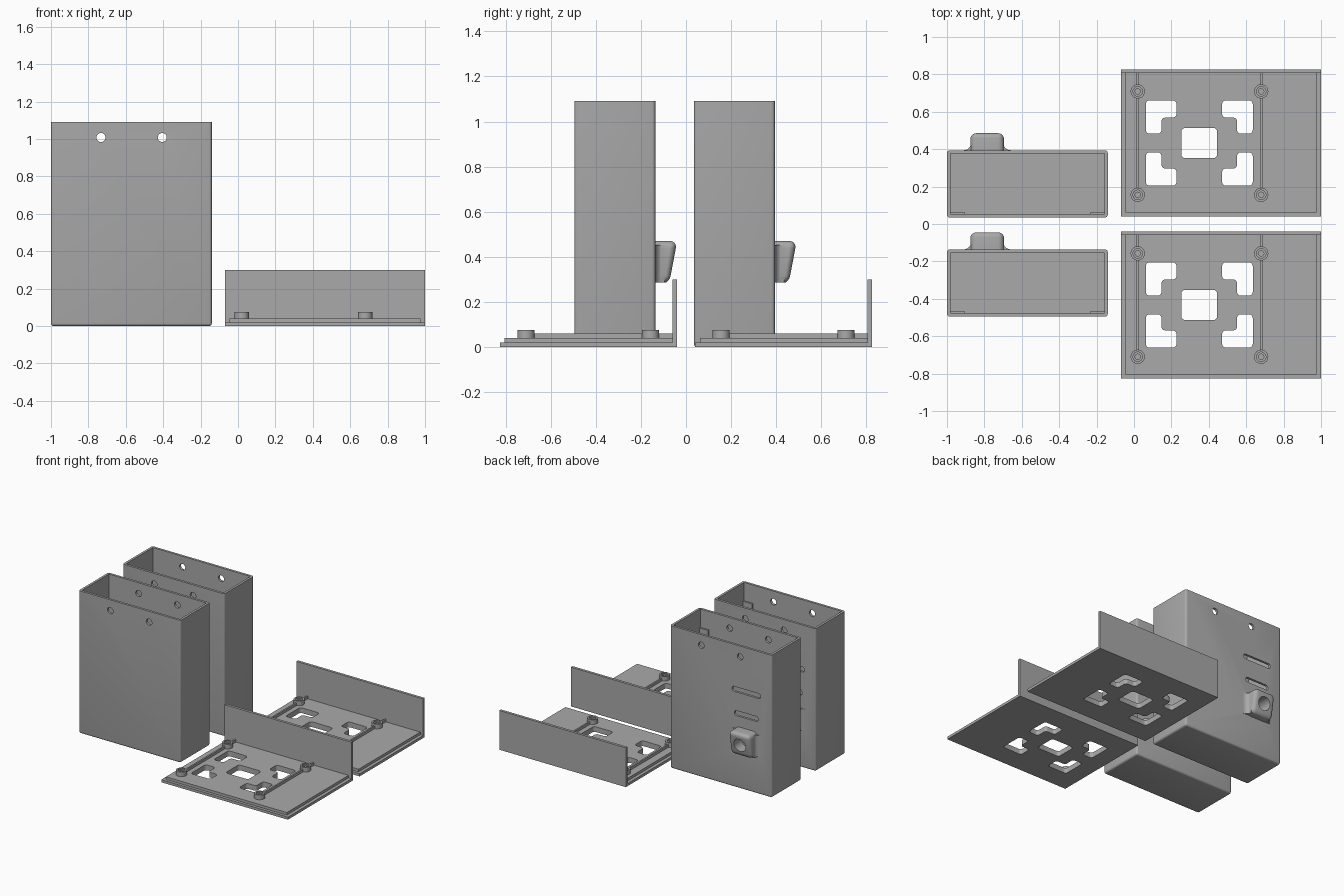
import bpy, bmesh, math
from mathutils import Matrix, Vector

if "Cube" in bpy.data.objects:
    bpy.data.objects.remove(bpy.data.objects["Cube"])

grey = bpy.data.materials.new("plain grey")
grey.diffuse_color = (0.40, 0.40, 0.40, 1)
grey.use_nodes = True
grey.node_tree.nodes["Principled BSDF"].inputs["Base Color"].default_value = grey.diffuse_color


def finish(name, bm):
    bmesh.ops.recalc_face_normals(bm, faces=bm.faces)
    me = bpy.data.meshes.new(name)
    bm.to_mesh(me)
    bm.free()
    me.materials.append(grey)
    ob = bpy.data.objects.new(name, me)
    bpy.context.collection.objects.link(ob)
    return ob


def block(name, lo, hi, bevel=0, pick=None, seg=4):
    """Box from corner to corner; edges chosen by pick(a, b) are rounded."""
    lo, hi = Vector(lo), Vector(hi)
    bm = bmesh.new()
    bmesh.ops.create_cube(bm, size=1)
    for v in bm.verts:
        v.co = Vector([(lo[i] + hi[i]) / 2 + v.co[i] * (hi[i] - lo[i]) for i in range(3)])
    if bevel:
        edges = [e for e in bm.edges if pick is None or pick(e.verts[0].co, e.verts[1].co)]
        bmesh.ops.bevel(bm, geom=edges, offset=bevel, segments=seg, profile=0.5, affect='EDGES')
    return finish(name, bm)


def prism(name, pts, z0, z1, bevel=0):
    """Extruded outline with rounded upright edges."""
    bm = bmesh.new()
    f = bm.faces.new([bm.verts.new((x, y, z0)) for x, y in pts])
    r = bmesh.ops.extrude_face_region(bm, geom=[f])
    for v in r["geom"]:
        if isinstance(v, bmesh.types.BMVert):
            v.co.z = z1
    if bevel:
        up = [e for e in bm.edges if upright(e.verts[0].co, e.verts[1].co)]
        bmesh.ops.bevel(bm, geom=up, offset=bevel, segments=4, profile=0.5, affect='EDGES')
    return finish(name, bm)


def rod(name, center, r, depth, axis='Z', seg=32):
    bm = bmesh.new()
    rot = Matrix.Rotation(math.pi / 2, 4, 'X') if axis == 'Y' else Matrix()
    bmesh.ops.create_cone(bm, cap_ends=True, segments=seg, radius1=r, radius2=r, depth=depth,
                          matrix=Matrix.Translation(center) @ rot)
    return finish(name, bm)


def combine(ob, other, op):
    m = ob.modifiers.new("bool", 'BOOLEAN')
    m.operation, m.solver, m.object = op, 'EXACT', other
    bpy.context.view_layer.objects.active = ob
    bpy.ops.object.modifier_apply(modifier=m.name)
    bpy.data.objects.remove(other, do_unlink=True)


def smooth(ob):
    bpy.ops.object.select_all(action='DESELECT')
    ob.select_set(True)
    bpy.context.view_layer.objects.active = ob
    bpy.ops.object.shade_smooth_by_angle(angle=math.radians(35))


def upright(a, b):
    return abs(a.z - b.z) > 1e-4


def copy_back(ob, dy):
    c = ob.copy()
    c.name = "rear_" + ob.name
    c.location.y += dy
    bpy.context.collection.objects.link(c)


# --- tall open container ---
X0, X1, Y0, Y1, H = -1.0, -0.14, -0.495, -0.136, 1.09
W = 0.018
box = block("container", (X0, Y0, 0), (X1, Y1, H), 0.015,
            lambda a, b: upright(a, b) or a.z + b.z < 0.01)

# socket housing on the back wall
CX = -0.785
housing = block("housing", (CX - 0.09, Y1 - 0.008, 0.285), (CX + 0.09, Y1 + 0.097, 0.47), 0.032,
                lambda a, b: max(a.y, b.y) > Y1, 5)
for v in housing.data.vertices:  # lower end slopes inwards
    t = (v.co.y - Y1) / 0.097
    v.co.y -= max(0, t) * 0.035 * (0.47 - v.co.z) / 0.185
combine(box, housing, 'UNION')
for s in (-1, 1):  # concave flare beside the housing
    arc = [(CX + s * (0.126 - 0.04 * math.sin(a)), Y1 + 0.04 * (1 - math.cos(a)))
           for a in [i * math.pi / 12 for i in range(7)]]
    pts = [(CX + s * 0.07, Y1 - 0.008), (CX + s * 0.126, Y1 - 0.008)] + arc + [(CX + s * 0.07, Y1 + 0.04)]
    combine(box, prism("flare", pts, 0.287, 0.452), 'UNION')

# hollow inside, hanging holes, slots and socket hole
combine(box, block("c", (X0 + W, Y0 + W, 0.02), (X1 - W, Y1 - W, H + 0.1)), 'DIFFERENCE')
for x in (-0.733, -0.405):
    combine(box, rod("c", (x, (Y0 + Y1) / 2, 1.008), 0.024, 0.6, 'Y'), 'DIFFERENCE')
for half, z in ((0.12, 0.75), (0.10, 0.57)):
    slot = block("c", (CX - half, Y1 - 0.06, z - 0.019), (CX + half, Y1 + 0.05, z + 0.019),
                 0.015, lambda a, b: abs(a.y - b.y) > 0.01)
    combine(box, slot, 'DIFFERENCE')
combine(box, rod("c", (CX, Y1 + 0.03, 0.375), 0.05, 0.18, 'Y'), 'DIFFERENCE')
smooth(box)
copy_back(box, 0.53)

# thin guide plates inside the front corners
for i, x in enumerate((X0 + W, X1 - W - 0.075)):
    guide = block(f"inner_guide_{i + 1}", (x, Y0 + W - 0.002, 0.018), (x + 0.075, Y0 + W + 0.012, 0.95))
    copy_back(guide, 0.53)

# --- flat tray with raised back wall ---
TX0, TX1, TY0, TY1 = -0.07, 1.0, -0.826, -0.04
MX, MY = 0.349, -0.433
tray = block("tray", (TX0, TY0, 0), (TX1, TY1, 0.02))
combine(tray, block("step", (-0.046, TY0 + 0.022, 0.01), (0.976, TY1 - 0.005, 0.04)), 'UNION')
combine(tray, block("wall", (TX0, TY1 - 0.02, 0), (TX1, TY1, 0.30)), 'UNION')

# centre window and four corner-shaped windows
combine(tray, block("c", (MX - 0.096, MY - 0.081, -0.1), (MX + 0.096, MY + 0.081, 0.2), 0.022, upright),
        'DIFFERENCE')
corner = [(0.286, 0.228), (0.122, 0.228), (0.122, 0.136), (0.202, 0.136), (0.202, 0.05), (0.286, 0.05)]
for sx in (-1, 1):
    for sy in (-1, 1):
        pts = [(MX + sx * x, MY + sy * y) for x, y in corner]
        combine(tray, prism("c", pts, -0.1, 0.2, 0.02), 'DIFFERENCE')
smooth(tray)
copy_back(tray, 0.866)

# rails with hollow bosses
for i, x in enumerate((0.02, 0.68)):
    rail = block(f"rail_{i + 1}", (x - 0.006, -0.68, 0.038), (x + 0.006, TY1 - 0.018, 0.06))
    for y in (-0.71, -0.157):
        combine(rail, rod("boss", (x, y, 0.0565), 0.038, 0.037), 'UNION')
        combine(rail, rod("c", (x, y, 0.075), 0.025, 0.02), 'DIFFERENCE')
        combine(rail, rod("c", (x, y, 0.075), 0.014, 0.06), 'DIFFERENCE')
    smooth(rail)
    copy_back(rail, 0.866)
